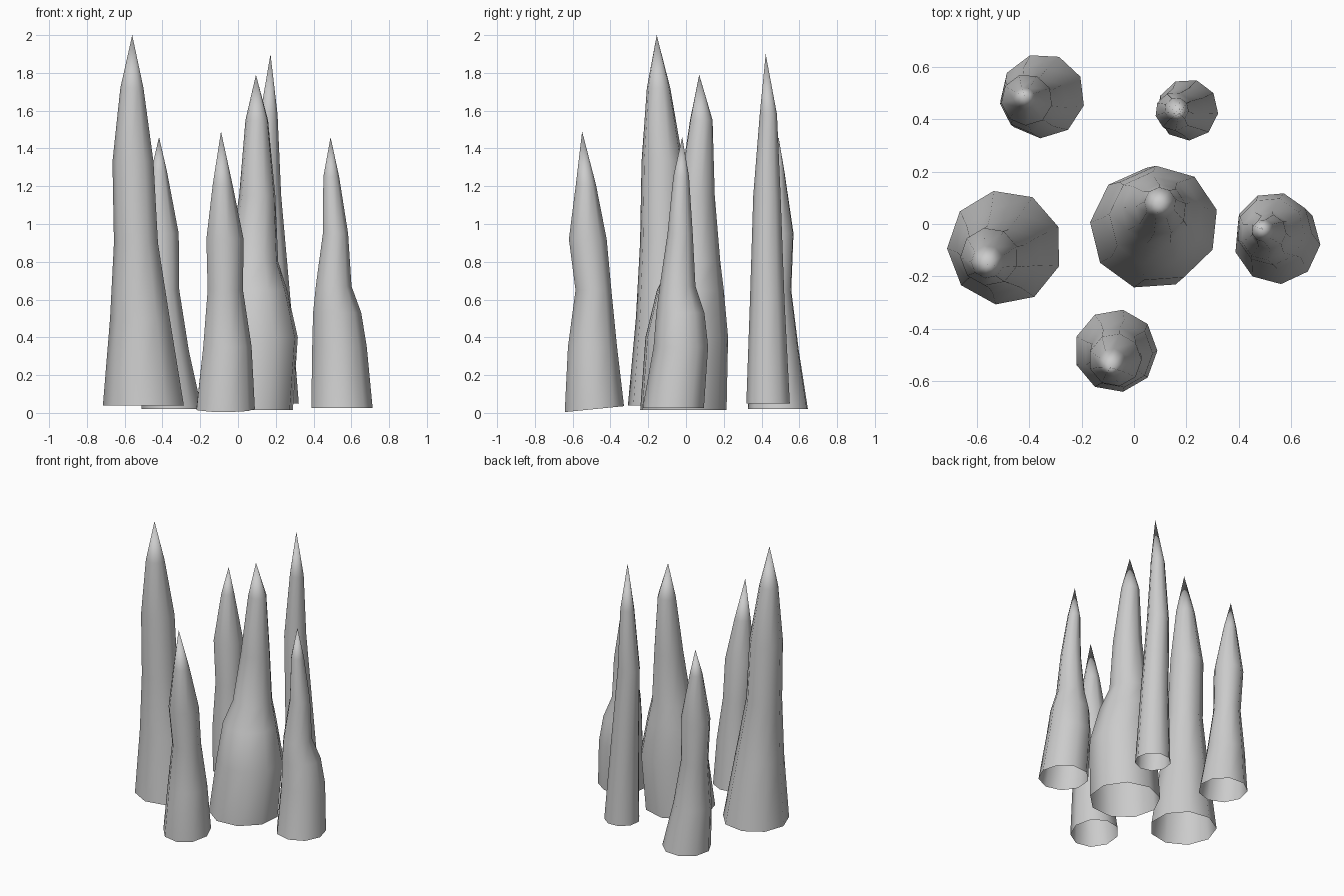
import bpy, bmesh
from math import radians, cos, sin

SIDES = 9


def spike(name, turn, rings, tip, tilt=0.0):
    """Open-bottomed crooked cone: rings are (x, y, z, radius), ending in a point."""
    bm = bmesh.new()
    loops = []
    for i, (x, y, z, r) in enumerate(rings):
        loop = []
        for k in range(SIDES):
            a = radians(turn + 360 * k / SIDES)
            dy = 1.015 * r * sin(a)
            lift = tilt * dy if i == 0 else 0
            loop.append(bm.verts.new((x + 1.015 * r * cos(a), y + dy, z + lift)))
        loops.append(loop)
    for lo, hi in zip(loops, loops[1:]):
        for k in range(SIDES):
            n = (k + 1) % SIDES
            bm.faces.new((lo[k], lo[n], hi[n], hi[k]))
    top = bm.verts.new(tip)
    for k in range(SIDES):
        bm.faces.new((loops[-1][k], loops[-1][(k + 1) % SIDES], top))
    for f in bm.faces:
        f.smooth = True
    mesh = bpy.data.meshes.new(name)
    bm.to_mesh(mesh)
    bm.free()
    ob = bpy.data.objects.new(name, mesh)
    bpy.context.collection.objects.link(ob)
    return ob


# Tall spike on the left
spike("left_spike", 101, [
    (-.495, -.09, .04, .217), (-.515, -.105, .5, .16), (-.537, -.125, .9, .118),
    (-.553, -.125, 1.33, .11), (-.56, -.145, 1.72, .062)], (-.56, -.155, 2.0))

# Short spike at the back left
spike("back_left_spike", 67, [
    (-.35, .49, .02, .16), (-.385, .475, .33, .126), (-.40, .47, .65, .09),
    (-.41, .475, .95, .097), (-.418, .48, 1.28, .042)], (-.418, .49, 1.46))

# Slim tall spike at the back right
spike("back_right_spike", -7, [
    (.205, .437, .05, .116), (.185, .432, .6, .092), (.155, .43, 1.15, .073),
    (.163, .437, 1.58, .046)], (.172, .422, 1.9))

# Thick spike in the middle
spike("centre_spike", 94, [
    (.064, -.018, .015, .23), (.1, .0, .4, .22), (.085, .02, .65, .178),
    (.085, .05, .8, .13), (.103, .055, 1.15, .096), (.1, .08, 1.55, .06)],
    (.095, .07, 1.79))

# Short spike at the front, base slightly tilted
spike("front_spike", 80, [
    (-.07, -.485, .02, .157), (-.06, -.495, .35, .13), (-.07, -.49, .65, .095),
    (-.072, -.52, .92, .1), (-.083, -.53, 1.21, .053)], (-.09, -.55, 1.49), tilt=.1)

# Short spike on the right
spike("right_spike", 75, [
    (.548, -.065, .025, .163), (.535, -.025, .35, .145), (.523, -.028, .53, .128),
    (.505, -.043, .67, .095), (.515, -.03, .95, .067), (.493, -.025, 1.25, .042)],
    (.49, -.02, 1.46))
